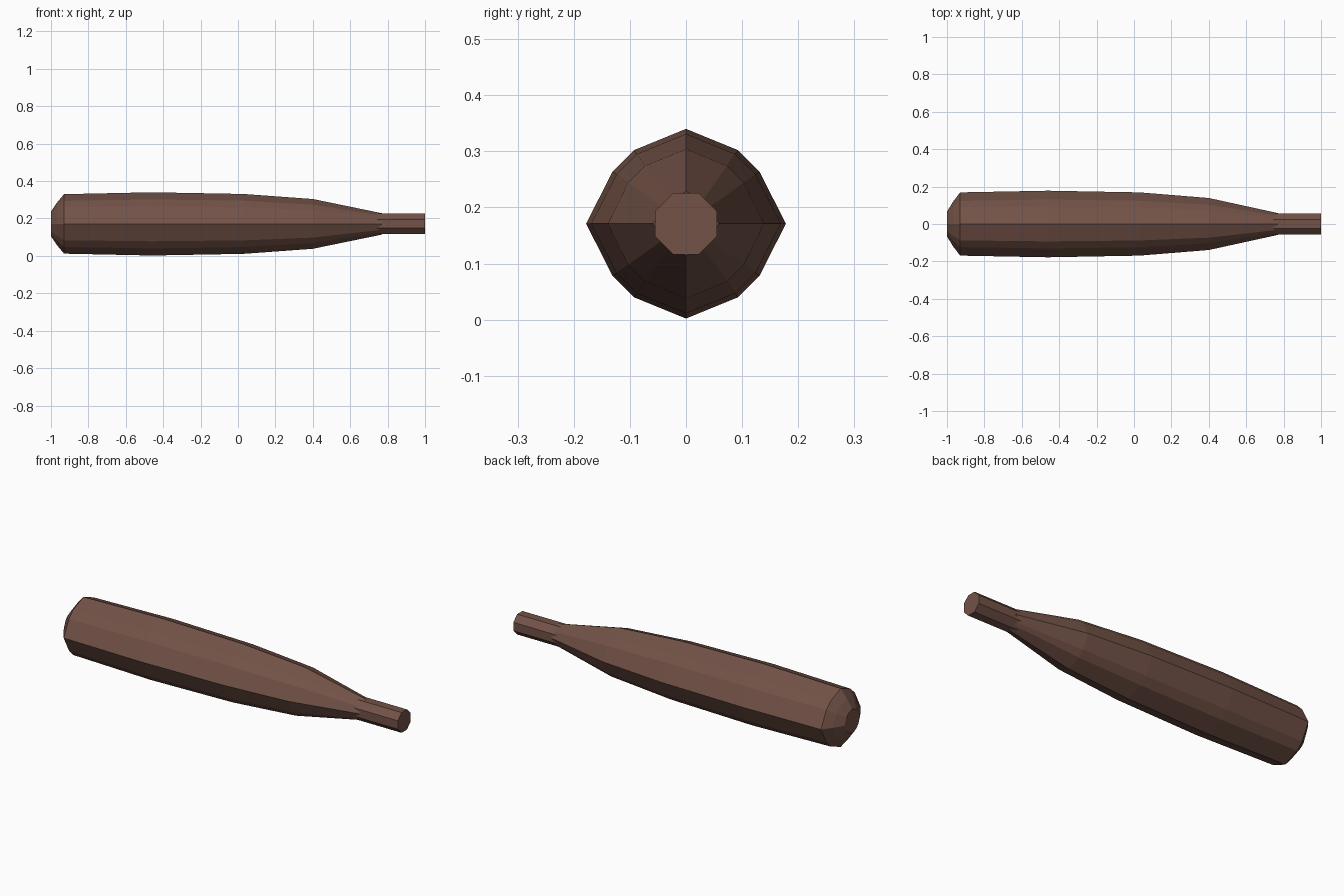
import bpy
import bmesh
import math

if "Cube" in bpy.data.objects:
    bpy.data.objects.remove(bpy.data.objects["Cube"])

CZ = 0.171  # height of the long axis

brown = bpy.data.materials.new("brown_wood")
brown.diffuse_color = (0.17, 0.085, 0.063, 1)
brown.use_nodes = True
brown.node_tree.nodes["Principled BSDF"].inputs["Base Color"].default_value = brown.diffuse_color


def loft(name, rings):
    """Skin a list of (x, [(y, z), ...]) rings and cap both ends."""
    bm = bmesh.new()
    loops = [[bm.verts.new((x, y, CZ + z)) for y, z in pts] for x, pts in rings]
    n = len(loops[0])
    for a, b in zip(loops, loops[1:]):
        for i in range(n):
            j = (i + 1) % n
            bm.faces.new((a[i], a[j], b[j], b[i]))
    bm.faces.new(loops[0])
    bm.faces.new(loops[-1])
    bmesh.ops.recalc_face_normals(bm, faces=bm.faces)
    mesh = bpy.data.meshes.new(name)
    bm.to_mesh(mesh)
    bm.free()
    mesh.materials.append(brown)
    obj = bpy.data.objects.new(name, mesh)
    bpy.context.collection.objects.link(obj)
    return obj


def barrel_section(ry, rz):
    """Twelve-sided section: four axis points, two points in each quadrant."""
    a, b = 0.775, 0.55
    k = rz
    quarter = [(ry, 0), (a * k, b * k), (b * k, a * k)]
    upper = quarter + [(0, rz)] + [(-y, z) for y, z in reversed(quarter)]
    return upper + [(-y, -z) for y, z in upper[1:-1]]


# barrel: rounded butt, gentle swell, then taper to the neck
profile = [(-1.0, 0.066, 0.066), (-0.967, 0.12, 0.115), (-0.93, 0.169, 0.159),
           (-0.46, 0.178, 0.169), (0.03, 0.169, 0.16), (0.40, 0.139, 0.133),
           (0.77, 0.058, 0.057)]
loft("barrel", [(x, barrel_section(ry, rz)) for x, ry, rz in profile])

# handle: straight octagonal grip with flats up, down and sideways
R = 0.055 / math.cos(math.pi / 8)
octagon = [(R * math.cos(math.pi / 8 + i * math.pi / 4),
            R * math.sin(math.pi / 8 + i * math.pi / 4)) for i in range(8)]
loft("handle", [(0.68, octagon), (1.0, octagon)])
